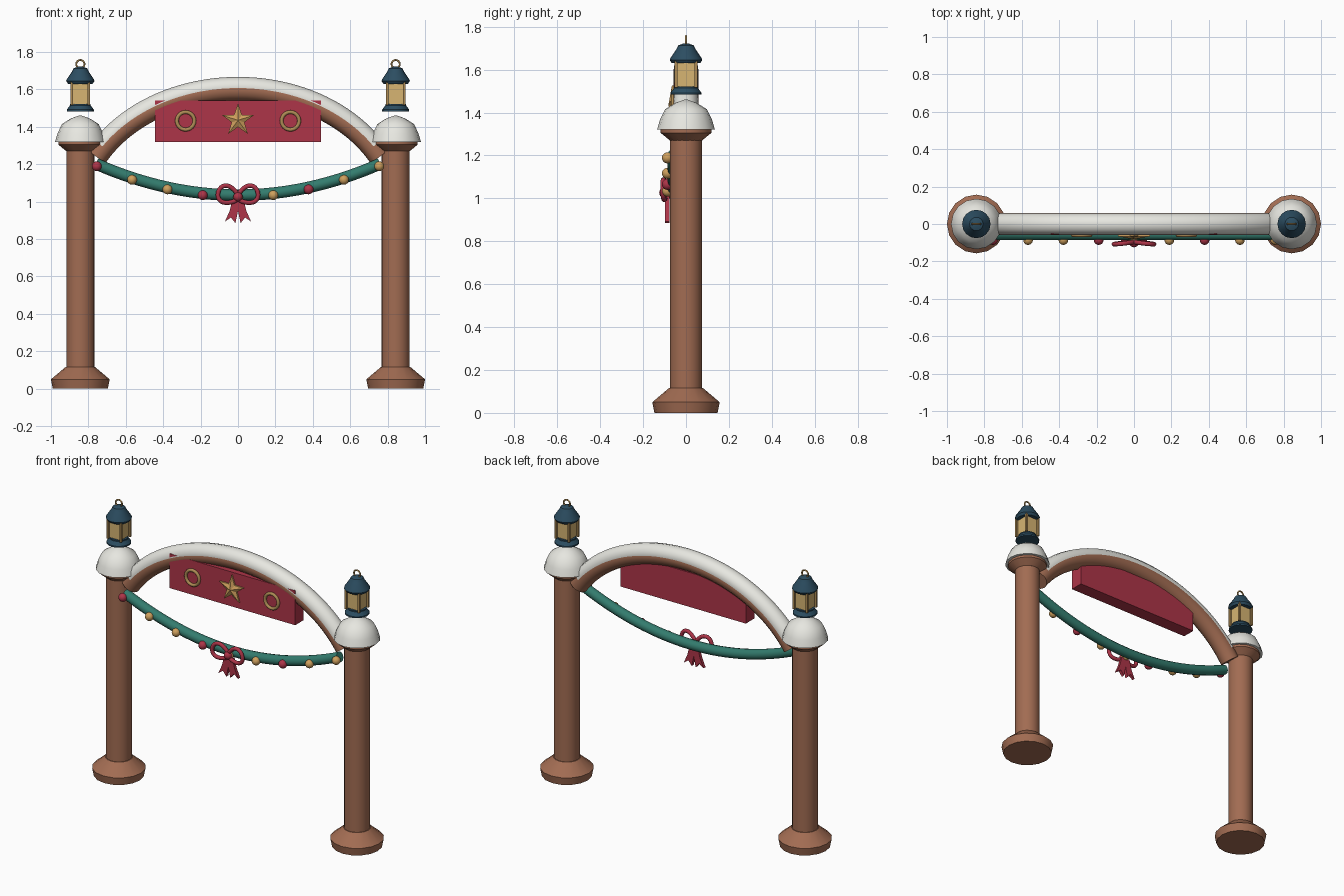
import bpy, bmesh, math
from mathutils import Vector

cube = bpy.data.objects.get("Cube")
if cube:
    bpy.data.objects.remove(cube, do_unlink=True)


def material(name, *rgb):
    m = bpy.data.materials.new(name)
    m.use_nodes = True
    m.diffuse_color = (*rgb, 1)
    m.node_tree.nodes["Principled BSDF"].inputs["Base Color"].default_value = (*rgb, 1)
    return m


wood = material("brown wood", 0.36, 0.15, 0.085)
snow = material("snow white", 0.8, 0.8, 0.75)
red = material("deep red", 0.42, 0.035, 0.065)
green = material("garland green", 0.033, 0.2, 0.155)
navy = material("navy metal", 0.025, 0.075, 0.12)
gold = material("gold", 0.62, 0.35, 0.11)
brass = material("brass", 0.42, 0.26, 0.09)
glow = material("warm glass", 0.68, 0.46, 0.17)


def finish(obj, mat, angle=40):
    obj.data.materials.clear()
    obj.data.materials.append(mat)
    bpy.ops.object.select_all(action="DESELECT")
    obj.select_set(True)
    bpy.context.view_layer.objects.active = obj
    bpy.ops.object.shade_smooth_by_angle(angle=math.radians(angle))
    return obj


def from_bmesh(name, bm, mat, angle=40):
    bmesh.ops.recalc_face_normals(bm, faces=bm.faces)
    mesh = bpy.data.meshes.new(name)
    bm.to_mesh(mesh)
    bm.free()
    obj = bpy.data.objects.new(name, mesh)
    bpy.context.collection.objects.link(obj)
    return finish(obj, mat, angle)


def lathe(name, x, profile, sides, mat, angle=40):
    """Closed solid of revolution from (radius, height) pairs."""
    bm = bmesh.new()
    rings = []
    for r, z in profile:
        rings.append([bm.verts.new((x + r * math.cos(a), r * math.sin(a), z))
                      for a in (math.tau * i / sides for i in range(sides))])
    for low, high in zip(rings, rings[1:]):
        for i in range(sides):
            j = (i + 1) % sides
            bm.faces.new((low[i], low[j], high[j], high[i]))
    bm.faces.new(rings[0])
    bm.faces.new(rings[-1])
    return from_bmesh(name, bm, mat, angle)


def box(name, centre, size, mat):
    bm = bmesh.new()
    bmesh.ops.create_cube(bm, size=1)
    bmesh.ops.scale(bm, vec=size, verts=bm.verts)
    bmesh.ops.translate(bm, vec=centre, verts=bm.verts)
    return from_bmesh(name, bm, mat)


def ball(name, centre, radius, mat):
    bm = bmesh.new()
    bmesh.ops.create_uvsphere(bm, u_segments=16, v_segments=10, radius=radius)
    bmesh.ops.translate(bm, vec=centre, verts=bm.verts)
    return from_bmesh(name, bm, mat)


def tube(name, points, radius, mat, closed=False):
    curve = bpy.data.curves.new(name, "CURVE")
    curve.dimensions = "3D"
    curve.bevel_depth = radius
    curve.bevel_resolution = 4
    curve.use_fill_caps = True
    spline = curve.splines.new("POLY")
    spline.points.add(len(points) - 1)
    for p, co in zip(spline.points, points):
        p.co = (*co, 1)
    spline.use_cyclic_u = closed
    obj = bpy.data.objects.new(name, curve)
    bpy.context.collection.objects.link(obj)
    bpy.ops.object.select_all(action="DESELECT")
    obj.select_set(True)
    bpy.context.view_layer.objects.active = obj
    bpy.ops.object.convert(target="MESH")
    return finish(bpy.context.object, mat, 50)


def hoop(name, centre, radius, thickness, mat):
    x, y, z = centre
    pts = [(x + radius * math.cos(a), y, z + radius * math.sin(a))
           for a in (math.tau * i / 24 for i in range(24))]
    return tube(name, pts, thickness, mat, closed=True)


def plate(name, outline, y_front, y_back, mat):
    """Outline in x, z pushed back along y."""
    bm = bmesh.new()
    face = bm.faces.new([bm.verts.new((x, y_front, z)) for x, z in outline])
    made = bmesh.ops.extrude_face_region(bm, geom=[face])["geom"]
    bmesh.ops.translate(bm, vec=(0, y_back - y_front, 0),
                        verts=[v for v in made if isinstance(v, bmesh.types.BMVert)])
    return from_bmesh(name, bm, mat, 20)


# Posts, snow caps and lanterns
for side, s in (("left", 1), ("right", -1)):
    x = 0.843 * s
    lathe(side + "_post_base", x, [(0.147, 0), (0.157, 0.05), (0.08, 0.115)], 16, wood, 30)
    lathe(side + "_post", x, [(0.075, 0.1), (0.075, 1.29)], 24, wood)
    lathe(side + "_post_capital", x, [(0.075, 1.27), (0.118, 1.305), (0.118, 1.32)], 16, wood, 30)
    lathe(side + "_snow_cap", x, [(0.135, 1.32), (0.122, 1.365), (0.098, 1.415),
                                  (0.05, 1.445), (0.008, 1.46)], 16, snow)
    lathe(side + "_lantern_base", x, [(0.072, 1.483), (0.072, 1.492), (0.055, 1.515),
                                      (0.055, 1.522)], 16, navy, 30)
    box(side + "_lantern_glass", (x, 0, 1.578), (0.08, 0.08, 0.12), glow)
    for dx in (-1, 1):
        for dy in (-1, 1):
            box(side + "_lantern_bar", (x + 0.046 * dx, 0.046 * dy, 1.578), (0.013, 0.013, 0.124), brass)
    lathe(side + "_lantern_roof", x, [(0.066, 1.63), (0.076, 1.645), (0.072, 1.655), (0.045, 1.695),
                                      (0.036, 1.713), (0.012, 1.722)], 16, navy, 30)
    hoop(side + "_lantern_ring", (x, 0, 1.735), 0.022, 0.005, brass)


# Wooden arch with a layer of snow along its top
def arch(limit, top):
    end = math.asin(limit / 0.86)
    return [(0.86 * math.sin(t), 0, top - 0.68 * (1 - math.cos(t)))
            for t in (end * (i / 20 - 1) for i in range(41))]


tube("arch_beam", arch(0.757, 1.597), 0.059, wood)
tube("arch_snow", arch(0.725, 1.61), 0.057, snow)

# Sign board with a faceted star and two rings
box("sign_board", (0, -0.0135, 1.43), (0.888, 0.085, 0.22), red)
bm = bmesh.new()
tip = bm.verts.new((0, -0.082, 1.435))
rim = []
for i in range(10):
    r, a = (0.036 if i % 2 else 0.09), math.pi / 2 + i * math.pi / 5
    rim.append([bm.verts.new((r * math.cos(a), y, 1.435 + r * math.sin(a))) for y in (-0.066, -0.05)])
for i in range(10):
    a, b = rim[i], rim[(i + 1) % 10]
    bm.faces.new((tip, a[0], b[0]))
    bm.faces.new((a[0], a[1], b[1], b[0]))
bm.faces.new([v[1] for v in rim])
from_bmesh("sign_star", bm, gold, 5)
for s in (-1, 1):
    hoop("sign_ring", (0.28 * s, -0.06, 1.432), 0.047, 0.01, brass)


# Garland with baubles
def sag(x):
    return 1.035 + 0.165 * (x / 0.755) ** 2


tube("garland", [(x, -0.055, sag(x)) for x in (0.76 * (i / 16 - 1) for i in range(33))], 0.031, green)
for i in range(9):
    x = 0.755 * (i / 4 - 1)
    ball("bauble", (x, -0.086, sag(x) - 0.011), 0.026, gold if i % 3 else red)

# Bow with teardrop loops and notched tails
for s in (-1, 1):
    loop = []
    for i in range(24):
        t = math.tau * i / 24
        u, v = 0.055 * (1 - math.cos(t)), 0.038 * math.sin(t) * (1.15 - 0.35 * math.cos(t))
        c, k = math.cos(0.3), math.sin(0.3)
        loop.append((s * (u * c - v * k), -0.102 + 0.006 * math.cos(t), 1.02 + u * k + v * c))
    tube("bow_loop", loop, 0.012, red, closed=True)
    plate("bow_tail", [(0, 1.01), (0.03 * s, 1.01), (0.045 * s, 0.95), (0.07 * s, 0.893),
                       (0.038 * s, 0.915), (0.014 * s, 0.885), (0, 0.95)], -0.098, -0.078, red)
ball("bow_knot", (0, -0.1, 1.026), 0.025, red)
